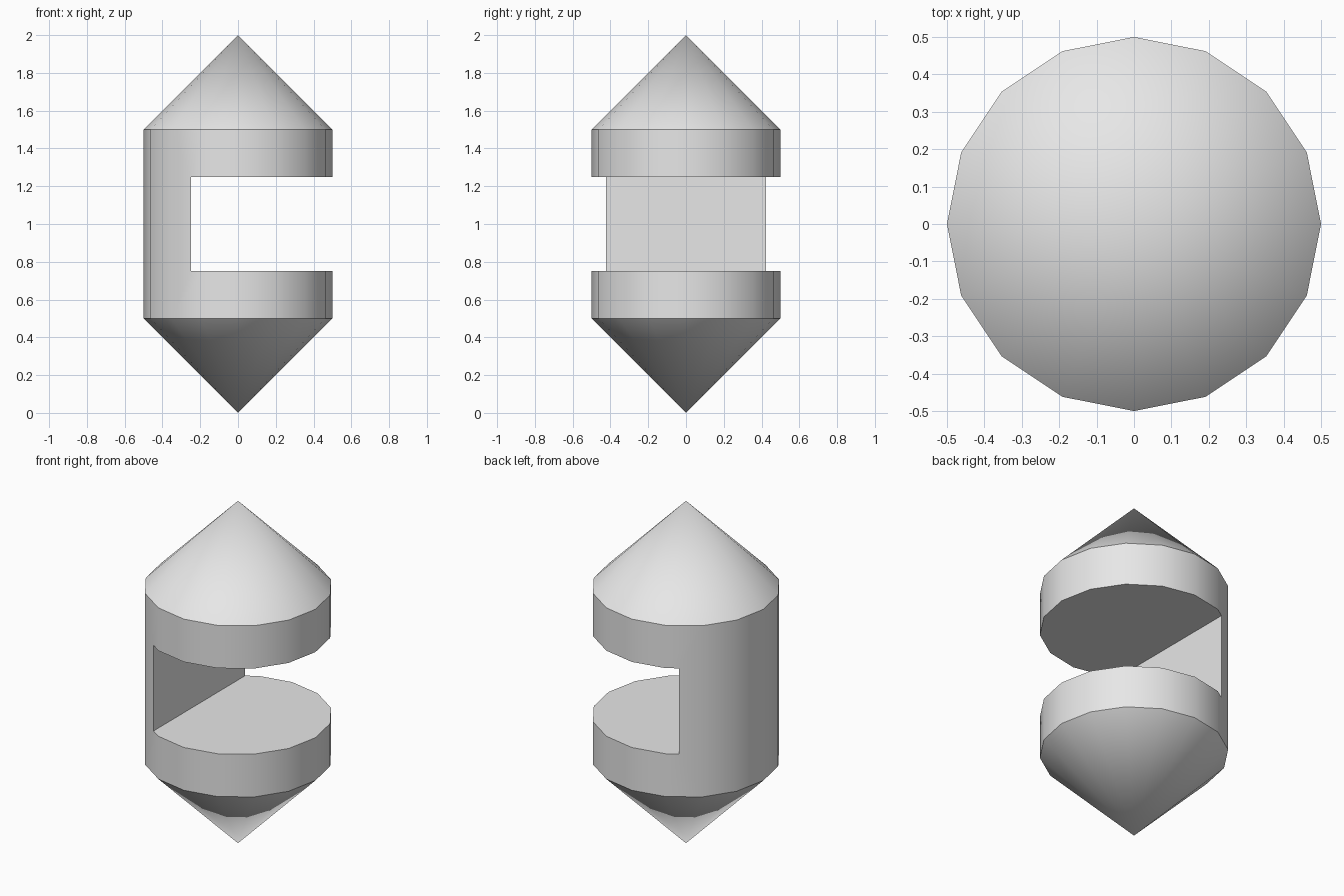
import bpy
import bmesh
from math import cos, sin, tau, radians

cube = bpy.data.objects.get("Cube")
if cube:
    bpy.data.objects.remove(cube, do_unlink=True)

SIDES, RADIUS = 16, 0.5

# Plain grey for the whole solid
grey = bpy.data.materials.new("light_grey")
grey.use_nodes = True
colour = (0.8, 0.8, 0.8, 1.0)
grey.diffuse_color = colour
grey.node_tree.nodes["Principled BSDF"].inputs["Base Color"].default_value = colour


def add_object(name, bm):
    bmesh.ops.recalc_face_normals(bm, faces=bm.faces)
    mesh = bpy.data.meshes.new(name)
    bm.to_mesh(mesh)
    bm.free()
    mesh.materials.append(grey)
    obj = bpy.data.objects.new(name, mesh)
    bpy.context.collection.objects.link(obj)
    return obj


# Body: a cylinder with a cone at each end
bm = bmesh.new()
bottom_tip = bm.verts.new((0, 0, 0))
top_tip = bm.verts.new((0, 0, 2))
low, high = [
    [bm.verts.new((RADIUS * cos(tau * i / SIDES), RADIUS * sin(tau * i / SIDES), z))
     for i in range(SIDES)]
    for z in (0.5, 1.5)
]
for i in range(SIDES):
    j = (i + 1) % SIDES
    bm.faces.new((bottom_tip, low[j], low[i]))
    bm.faces.new((low[i], low[j], high[j], high[i]))
    bm.faces.new((high[i], high[j], top_tip))
body = add_object("notched_body", bm)

# Notch: a box cutter open toward +x
bm = bmesh.new()
bmesh.ops.create_cube(bm, size=1)
bmesh.ops.scale(bm, vec=(1, 1.5, 0.5), verts=bm.verts)
bmesh.ops.translate(bm, vec=(0.25, 0, 1), verts=bm.verts)
cutter = add_object("notch_cutter", bm)
cutter.hide_render = True

cut = body.modifiers.new("notch", 'BOOLEAN')
cut.operation = 'DIFFERENCE'
cut.solver = 'EXACT'
cut.object = cutter
for obj in bpy.context.selected_objects:
    obj.select_set(False)
bpy.context.view_layer.objects.active = body
body.select_set(True)
bpy.ops.object.modifier_apply(modifier=cut.name)
bpy.data.objects.remove(cutter, do_unlink=True)

# Smooth round sides, crisp rims and notch
bpy.ops.object.shade_smooth_by_angle(angle=radians(30))
